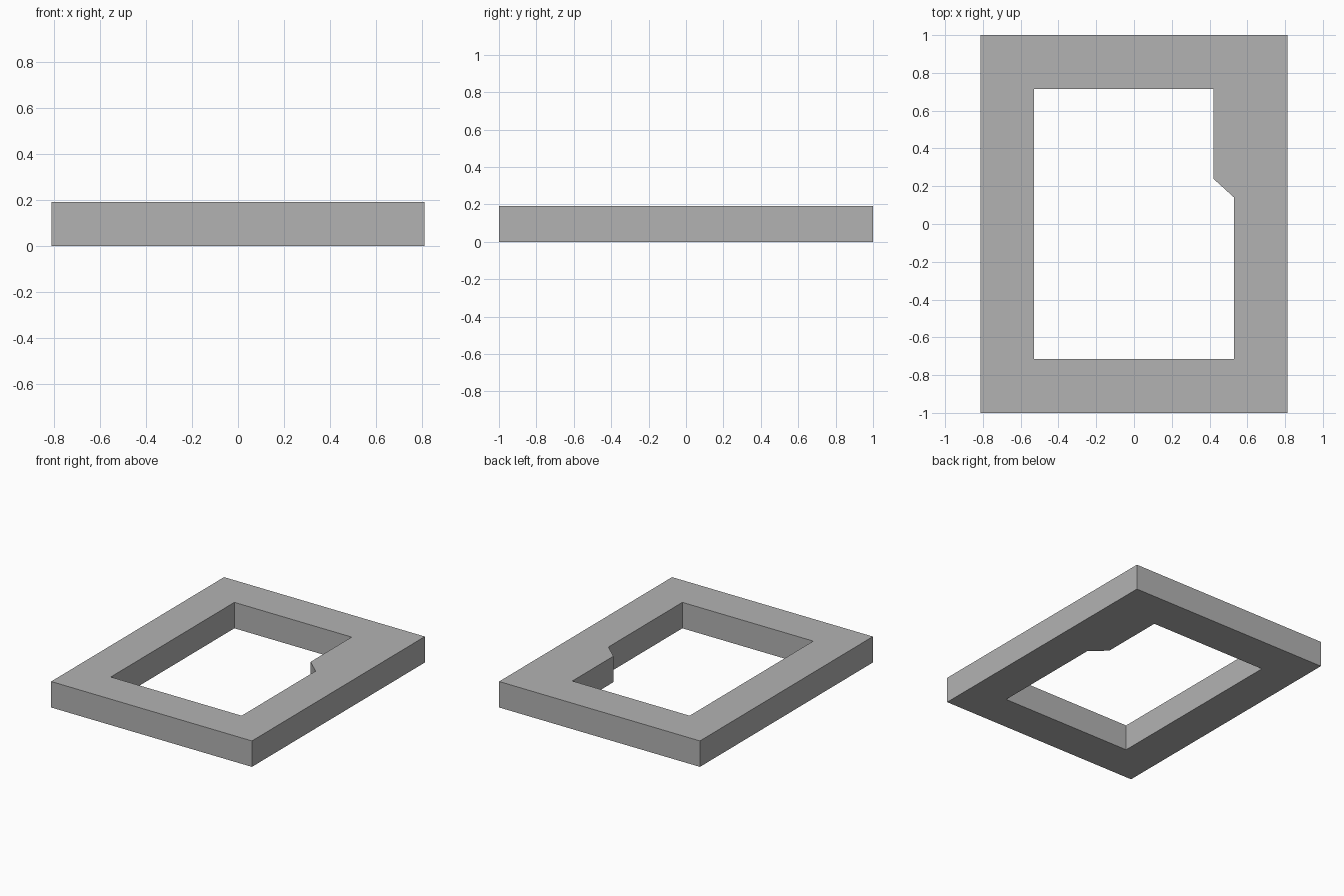
import bpy
import bmesh

cube = bpy.data.objects.get("Cube")
if cube:
    bpy.data.objects.remove(cube, do_unlink=True)

HEIGHT = 0.19
HALF_X, HALF_Y = 0.813, 1.0      # outer half sizes
HOLE_X, HOLE_Y = 0.53, 0.715     # opening half sizes
STEP_X = 0.42                    # narrower rear part of the opening

grey = bpy.data.materials.new("plain grey")
grey.use_nodes = True
colour = (0.45, 0.45, 0.45, 1)
grey.diffuse_color = colour
grey.node_tree.nodes["Principled BSDF"].inputs["Base Color"].default_value = colour

bm = bmesh.new()


def corners(points):
    return [bm.verts.new((x, y, 0)) for x, y in points]


# Outer corners and the opening, both counter-clockwise from front right side
outer = corners([(-HALF_X, -HALF_Y), (HALF_X, -HALF_Y),
                 (HALF_X, HALF_Y), (-HALF_X, HALF_Y)])
hole = corners([(-HOLE_X, -HOLE_Y), (HOLE_X, -HOLE_Y), (HOLE_X, 0.14),
                (STEP_X, 0.24), (STEP_X, HOLE_Y), (-HOLE_X, HOLE_Y)])

# Four mitred rails; the one on +x carries the chamfered step
spans = [hole[0:2], hole[1:5], hole[4:6], [hole[5], hole[0]]]
for i, span in enumerate(spans):
    bm.faces.new([outer[i], outer[(i + 1) % 4]] + span[::-1])

# Raise the outline into a solid slab
raised = bmesh.ops.extrude_face_region(bm, geom=bm.faces[:], use_keep_orig=True)
top = [v for v in raised["geom"] if isinstance(v, bmesh.types.BMVert)]
bmesh.ops.translate(bm, verts=top, vec=(0, 0, HEIGHT))
bmesh.ops.recalc_face_normals(bm, faces=bm.faces[:])

mesh = bpy.data.meshes.new("frame")
bm.to_mesh(mesh)
bm.free()
mesh.materials.append(grey)
bpy.context.collection.objects.link(bpy.data.objects.new("frame", mesh))
